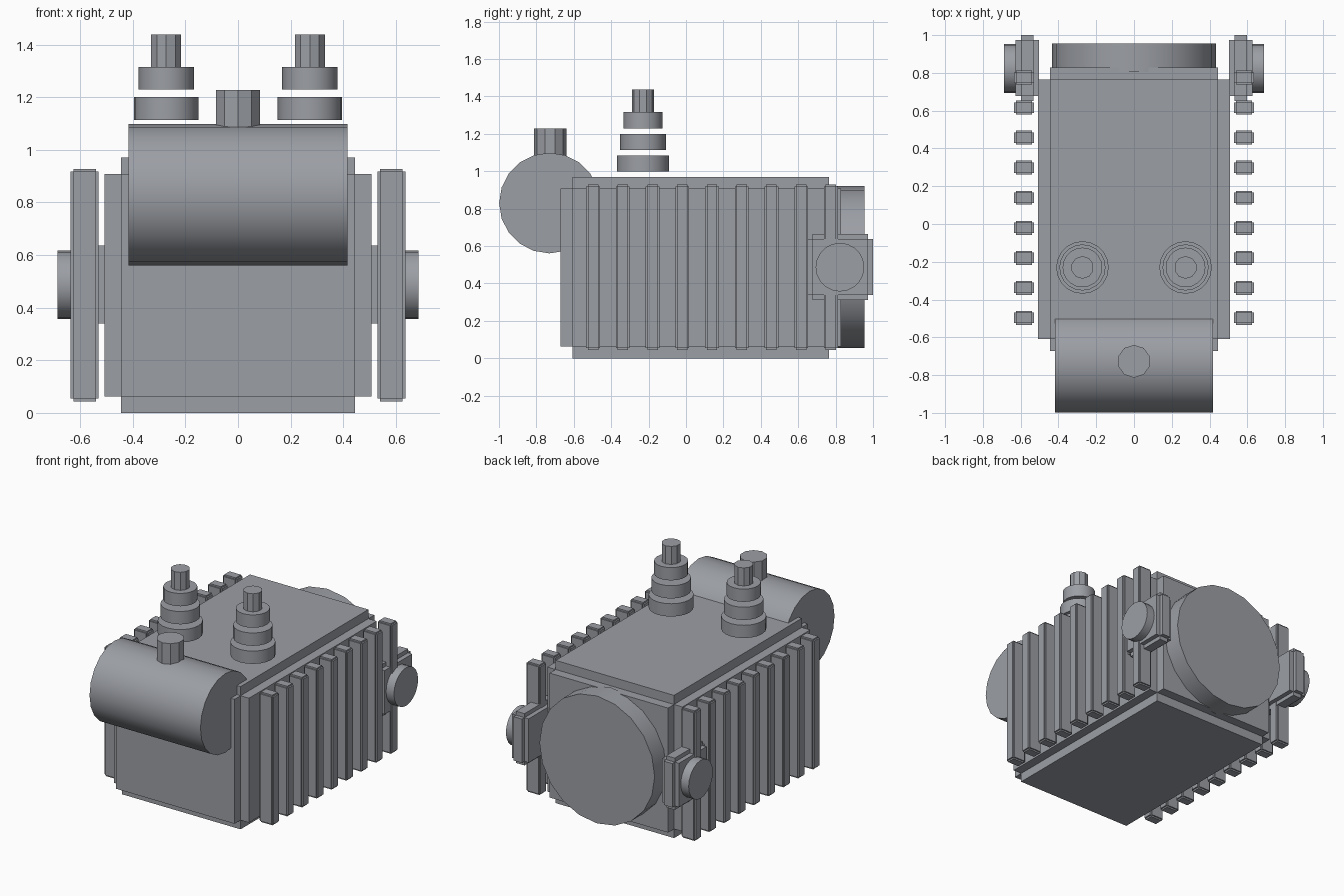
import bpy, bmesh, math
from mathutils import Matrix, Vector

if "Cube" in bpy.data.objects:
    bpy.data.objects.remove(bpy.data.objects["Cube"])

# Dark blue-grey paint
paint = bpy.data.materials.new("grey_paint")
paint.diffuse_color = (0.33, 0.345, 0.375, 1)
paint.use_nodes = True
paint.node_tree.nodes["Principled BSDF"].inputs["Base Color"].default_value = paint.diffuse_color


def finish(bm, name, smooth=False):
    bmesh.ops.recalc_face_normals(bm, faces=bm.faces)
    me = bpy.data.meshes.new(name)
    bm.to_mesh(me)
    bm.free()
    me.materials.append(paint)
    ob = bpy.data.objects.new(name, me)
    bpy.context.collection.objects.link(ob)
    if smooth:
        bpy.ops.object.select_all(action='DESELECT')
        ob.select_set(True)
        bpy.context.view_layer.objects.active = ob
        bpy.ops.object.shade_smooth_by_angle(angle=math.radians(30))
    return ob


def stepped_box(name, centre, size, step):
    """Three overlapping boxes, each face raised by a step beyond the core."""
    bm = bmesh.new()
    core = [size[i] - 2 * step[i] for i in range(3)]
    for axis in range(3):
        dims = list(core)
        dims[axis] = size[axis]
        bmesh.ops.create_cube(bm, size=1, matrix=Matrix.Translation(centre)
                              @ Matrix.Diagonal((*dims, 1)))
    return finish(bm, name)


def cylinder(name, centre, radius, length, sides, axis='Z'):
    rot = {'X': Matrix.Rotation(math.pi / 2, 4, 'Y'),
           'Y': Matrix.Rotation(math.pi / 2, 4, 'X'),
           'Z': Matrix.Identity(4)}[axis]
    bm = bmesh.new()
    bmesh.ops.create_cone(bm, cap_ends=True, segments=sides, radius1=radius,
                          radius2=radius, depth=length,
                          matrix=Matrix.Translation(Vector(centre)) @ rot)
    return finish(bm, name, smooth=True)


# Main tank
stepped_box("tank_body", (0, 0.078, 0.485), (1.016, 1.5, 0.97), (0.063, 0.064, 0.062))

# Front conservator drum with filler cap
cylinder("conservator_drum", (0, -0.73, 0.83), 0.269, 0.834, 20, 'X')
cylinder("filler_cap", (0, -0.727, 1.128), 0.087, 0.2, 10)

# Round rear cover
cylinder("rear_cover", (0, 0.88, 0.487), 0.433, 0.15, 20, 'Y')

for side, label in ((-1, "left"), (1, "right")):
    # Cooling fins
    for i in range(9):
        stepped_box(f"{label}_cooling_fin_{i + 1}",
                    (side * 0.583, -0.497 + 0.159 * i, 0.486),
                    (0.106, 0.074, 0.884), (0.01, 0.009, 0.01))
    # Valve block and its round end plate
    stepped_box(f"{label}_valve_block", (side * 0.565, 0.825, 0.488),
                (0.126, 0.35, 0.352), (0.031, 0.027, 0.027))
    cylinder(f"{label}_valve_plate", (side * 0.645, 0.823, 0.487),
             0.13, 0.084, 20, 'X')
    # Insulator stack of spaced discs with terminal post
    for i, radius in enumerate((0.139, 0.122, 0.105)):
        cylinder(f"{label}_insulator_disc_{i + 1}",
                 (side * 0.273, -0.23, 1.042 + 0.115 * i), radius, 0.087, 20)
    cylinder(f"{label}_terminal_post", (side * 0.273, -0.23, 1.373), 0.06, 0.13, 10)
